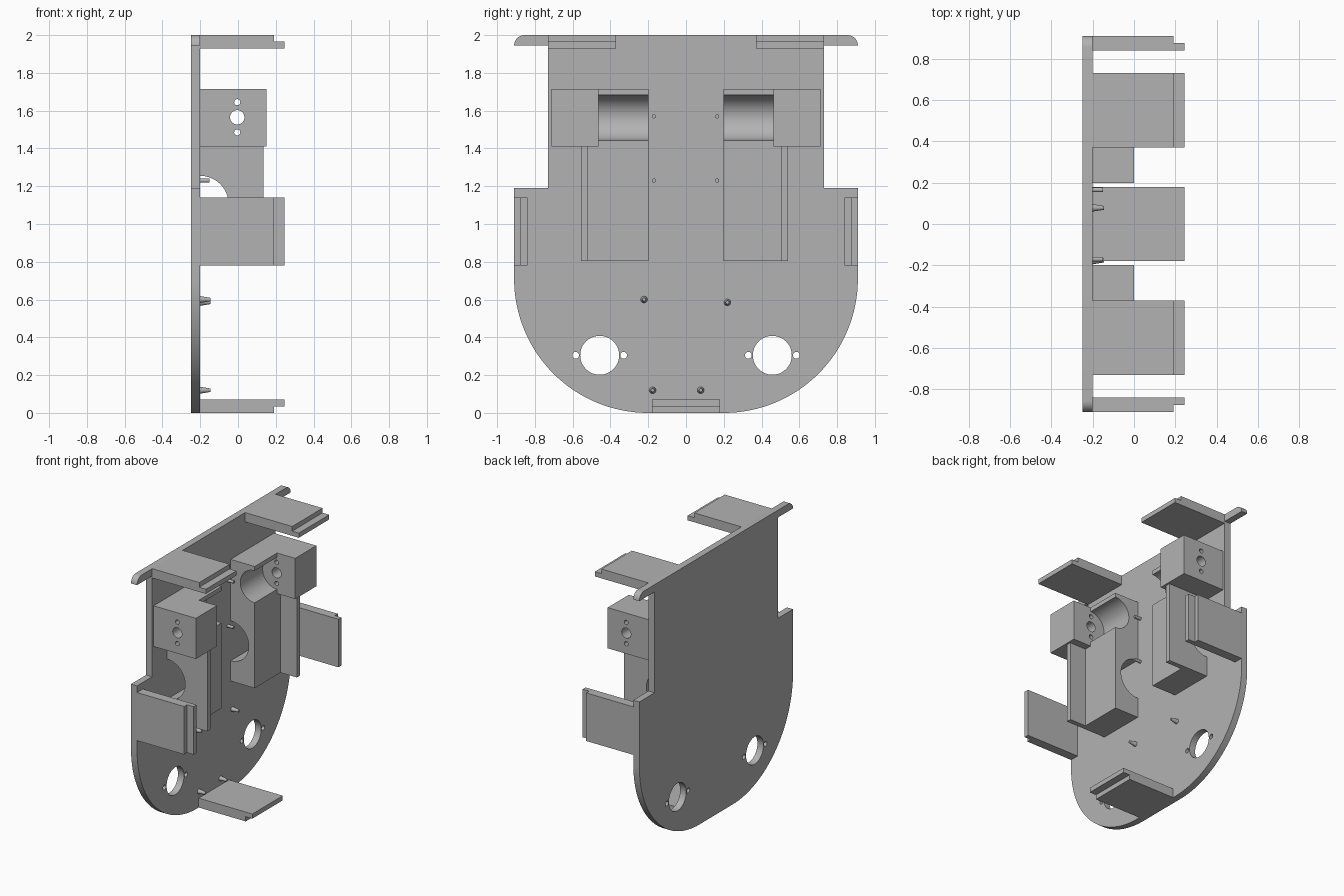
import bpy, bmesh
from math import sin, cos, pi, radians
from mathutils import Vector

if "Cube" in bpy.data.objects:
    bpy.data.objects.remove(bpy.data.objects["Cube"], do_unlink=True)

grey = bpy.data.materials.new("plain grey")
grey.use_nodes = True
grey.diffuse_color = (0.45, 0.45, 0.45, 1)
grey.node_tree.nodes["Principled BSDF"].inputs["Base Color"].default_value = grey.diffuse_color

PLATE = -0.2   # inner face of the base plate


def prism(name, axis, points, lo, hi, taper=1.0):
    """Extrude a closed profile along an axis; taper scales the far end."""
    n = len(points)
    centre = (sum(p[0] for p in points) / n, sum(p[1] for p in points) / n)

    def place(a, b, depth):
        return {"x": (depth, a, b), "y": (a, depth, b), "z": (a, b, depth)}[axis]

    bm = bmesh.new()
    near = [bm.verts.new(place(a, b, lo)) for a, b in points]
    far = [bm.verts.new(place(centre[0] + (a - centre[0]) * taper,
                              centre[1] + (b - centre[1]) * taper, hi)) for a, b in points]
    bm.faces.new(near)
    bm.faces.new(far)
    for i in range(n):
        j = (i + 1) % n
        bm.faces.new((near[i], near[j], far[j], far[i]))
    bmesh.ops.recalc_face_normals(bm, faces=bm.faces)
    mesh = bpy.data.meshes.new(name)
    bm.to_mesh(mesh)
    bm.free()
    mesh.materials.append(grey)
    obj = bpy.data.objects.new(name, mesh)
    bpy.context.collection.objects.link(obj)
    return obj


def arc(a, b, r, start=0, end=360, steps=48):
    count = steps if end - start == 360 else steps + 1
    angles = [radians(start + (end - start) * i / steps) for i in range(count)]
    return [(a + r * cos(t), b + r * sin(t)) for t in angles]


def activate(obj):
    bpy.ops.object.select_all(action="DESELECT")
    obj.select_set(True)
    bpy.context.view_layer.objects.active = obj


def cut(obj, cutter):
    cutter.hide_render = True
    mod = obj.modifiers.new("cut", "BOOLEAN")
    mod.operation = "DIFFERENCE"
    mod.solver = "EXACT"
    mod.object = cutter
    activate(obj)
    bpy.ops.object.modifier_apply(modifier=mod.name)
    bpy.data.objects.remove(cutter, do_unlink=True)


def smooth(obj):
    activate(obj)
    bpy.ops.object.shade_smooth_by_angle(angle=radians(30))


# Base plate: rounded bottom, stepped shoulders, lipped top corners
R = 0.71
half = arc(0.2, R, R, -90, 0, 32)
half += [(0.91, 1.19), (0.73, 1.19), (0.73, 1.945)]
half += arc(0.855, 1.945, 0.055, 0, 90, 10)
outline = half + [(-y, z) for y, z in reversed(half)]
plate = prism("base_plate", "x", outline, -0.25, PLATE)
for side in (-1, 1):
    for offset, r in ((0, 0.103), (-0.127, 0.018), (0.127, 0.018)):
        cut(plate, prism("hole_cutter", "x", arc(side * 0.457 + offset, 0.305, r), -0.4, 0))
smooth(plate)

# Stepped clips: profile in x and distance inward from the plate edge
clip = [(PLATE, 0), (0.19, 0), (0.19, 0.035), (0.245, 0.035), (0.245, 0.07), (PLATE, 0.07)]
prism("bottom_clip", "y", clip, -0.18, 0.18)
for side, label in ((-1, "front"), (1, "back")):
    prism(label + "_side_clip", "z", [(x, side * (0.91 - d)) for x, d in clip], 0.78, 1.14)
    prism(label + "_top_clip", "y", [(x, 2 - d) for x, d in clip], side * 0.37, side * 0.73)

# Motor mounts and the guard housings beneath them
for side, label, wall in ((-1, "front", 0.518), (1, "back", 0.503)):
    block = [(PLATE, 0.198), (0, 0.198), (0, 0.463), (0.15, 0.463), (0.15, 0.713), (PLATE, 0.713)]
    mount = prism(label + "_motor_mount", "z", [(x, side * y) for x, y in block], 1.41, 1.715)
    cut(mount, prism("channel_cutter", "y", arc(0, 1.563, 0.12, steps=64), side * 0.1, side * 0.463))
    for z, r in ((1.565, 0.038), (1.645, 0.016), (1.485, 0.016)):
        cut(mount, prism("shaft_cutter", "y", arc(-0.004, z, r), side * 0.4, side * 0.8))
    smooth(mount)

    guard = [(PLATE, 0.198), (0, 0.198), (0, wall), (0.135, wall),
             (0.135, wall + 0.037), (PLATE, wall + 0.037)]
    housing = prism(label + "_housing", "z", [(x, side * y) for x, y in guard], 0.803, 1.41)
    cut(housing, prism("tunnel_cutter", "y", arc(PLATE, 1.105, 0.15, steps=64), side * 0.1, side * 0.7))
    smooth(housing)

# Mounting pegs standing on the plate
for y in (-0.17, 0.165):
    for z in (1.23, 1.57):
        smooth(prism("straight_peg", "x", arc(y, z, 0.011, steps=20), PLATE, -0.15))
for y, z in ((-0.222, 0.6), (0.219, 0.585), (-0.177, 0.12), (0.078, 0.12)):
    smooth(prism("tapered_peg", "x", arc(y, z, 0.018, steps=20), PLATE, -0.145, 0.5))
